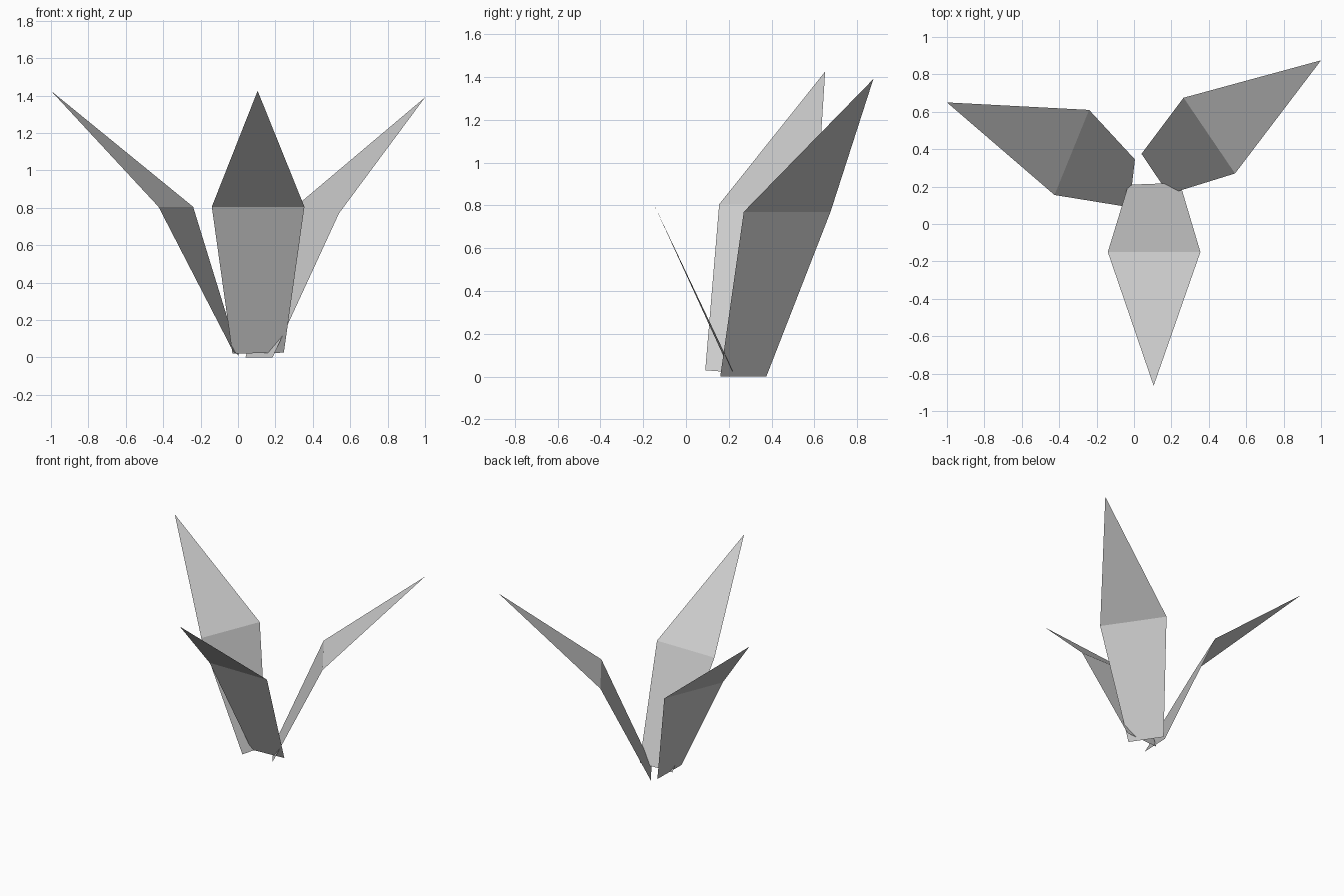
import bpy

cube = bpy.data.objects.get("Cube")
if cube:
    bpy.data.objects.remove(cube, do_unlink=True)

# Single flat grey for all the leaves
GREY = (0.6, 0.6, 0.6, 1.0)
grey = bpy.data.materials.new("leaf grey")
grey.use_nodes = True
grey.diffuse_color = GREY
grey.node_tree.nodes["Principled BSDF"].inputs["Base Color"].default_value = GREY


def make_leaf(name, base_a, base_b, fold_a, fold_b, tip):
    """Folded leaf: a tapered lower blade and a pointed upper blade."""
    mesh = bpy.data.meshes.new(name)
    mesh.from_pydata([base_a, base_b, fold_b, fold_a, tip], [],
                     [(0, 1, 2, 3), (3, 2, 4)])
    mesh.materials.append(grey)
    leaf = bpy.data.objects.new(name, mesh)
    bpy.context.collection.objects.link(leaf)
    return leaf


# Three leaves fanning out from a shared root
make_leaf("front_leaf",
          (-0.03, 0.21, 0.02), (0.245, 0.22, 0.025),
          (-0.14, -0.15, 0.805), (0.355, -0.15, 0.805),
          (0.105, -0.865, 1.425))
make_leaf("right_leaf",
          (0.005, 0.345, 0.01), (-0.025, 0.09, 0.03),
          (-0.24, 0.61, 0.805), (-0.425, 0.155, 0.805),
          (-1, 0.65, 1.425))
make_leaf("left_leaf",
          (0.185, 0.16, 0), (0.04, 0.375, 0),
          (0.54, 0.27, 0.77), (0.265, 0.675, 0.77),
          (1, 0.875, 1.39))
